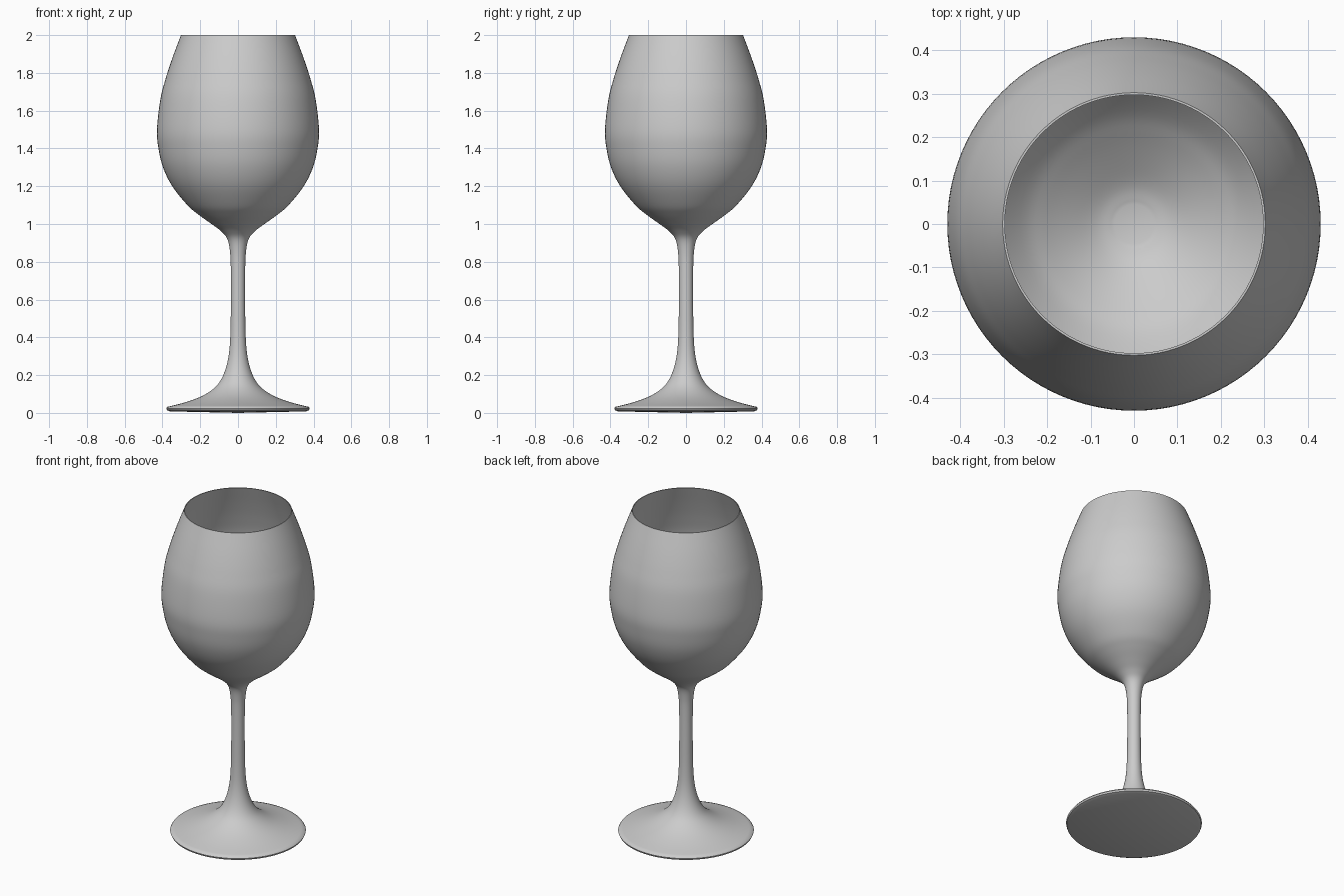
import bpy, bmesh, math
from mathutils import Vector

if "Cube" in bpy.data.objects:
    bpy.data.objects.remove(bpy.data.objects["Cube"])

SEGMENTS = 96

glass = bpy.data.materials.new("pale_grey_glass")
glass.diffuse_color = (0.6, 0.6, 0.6, 1.0)
glass.use_nodes = True
glass.node_tree.nodes["Principled BSDF"].inputs["Base Color"].default_value = glass.diffuse_color


def smooth_curve(pts, steps=5):
    """Catmull-Rom curve through (radius, height) points."""
    p = [Vector(q) for q in pts]
    p = [p[0] * 2 - p[1]] + p + [p[-1] * 2 - p[-2]]
    out = []
    for i in range(1, len(p) - 2):
        a, b, c, d = p[i - 1:i + 3]
        for s in range(steps):
            t = s / steps
            out.append(0.5 * (2 * b + (c - a) * t + (2 * a - 5 * b + 4 * c - d) * t * t
                              + (3 * b - a - 3 * c + d) * t ** 3))
    out.append(p[-2])
    return out


def lathe(name, profile):
    """Spin a profile, running from axis to axis, around z."""
    bm = bmesh.new()
    rings = []
    for r, z in profile:
        if r < 1e-5:
            rings.append([bm.verts.new((0, 0, z))])
        else:
            rings.append([bm.verts.new((r * math.cos(2 * math.pi * k / SEGMENTS),
                                        r * math.sin(2 * math.pi * k / SEGMENTS), z))
                          for k in range(SEGMENTS)])
    for lo, hi in zip(rings, rings[1:]):
        for k in range(SEGMENTS):
            n = (k + 1) % SEGMENTS
            if len(lo) == 1:
                bm.faces.new((lo[0], hi[n], hi[k]))
            elif len(hi) == 1:
                bm.faces.new((lo[k], lo[n], hi[0]))
            else:
                bm.faces.new((lo[k], lo[n], hi[n], hi[k]))
    bmesh.ops.recalc_face_normals(bm, faces=bm.faces)
    me = bpy.data.meshes.new(name)
    bm.to_mesh(me)
    bm.free()
    me.materials.append(glass)
    ob = bpy.data.objects.new(name, me)
    bpy.context.collection.objects.link(ob)
    bpy.context.view_layer.objects.active = ob
    ob.select_set(True)
    bpy.ops.object.shade_smooth_by_angle(angle=math.radians(40))
    return ob


# Underside and rim of the foot
base = [(0, 0), (0.36, 0.008), (0.376, 0.014), (0.38, 0.024)]

# Top of the foot, stem and outside of the bowl
outer = smooth_curve([
    (0.374, 0.032), (0.28, 0.056), (0.20, 0.085), (0.14, 0.12), (0.10, 0.16),
    (0.07, 0.22), (0.05, 0.30), (0.041, 0.40), (0.038, 0.55), (0.038, 0.75),
    (0.042, 0.85), (0.056, 0.92), (0.09, 0.962), (0.14, 1.0), (0.21, 1.05),
    (0.268, 1.10), (0.348, 1.20), (0.397, 1.30), (0.421, 1.40), (0.429, 1.50),
    (0.411, 1.66), (0.383, 1.77), (0.347, 1.88), (0.302, 2.0)])

# Thin inside wall of the bowl, with a small flat floor
inner = smooth_curve([
    (0.297, 2.0), (0.341, 1.88), (0.377, 1.77), (0.405, 1.66), (0.423, 1.50),
    (0.415, 1.40), (0.391, 1.30), (0.342, 1.205), (0.262, 1.107), (0.204, 1.058),
    (0.134, 1.009), (0.085, 0.98), (0.045, 0.967)]) + [(0, 0.967)]

lathe("wine_glass", base + [tuple(v) for v in outer] + [tuple(v) for v in inner])
